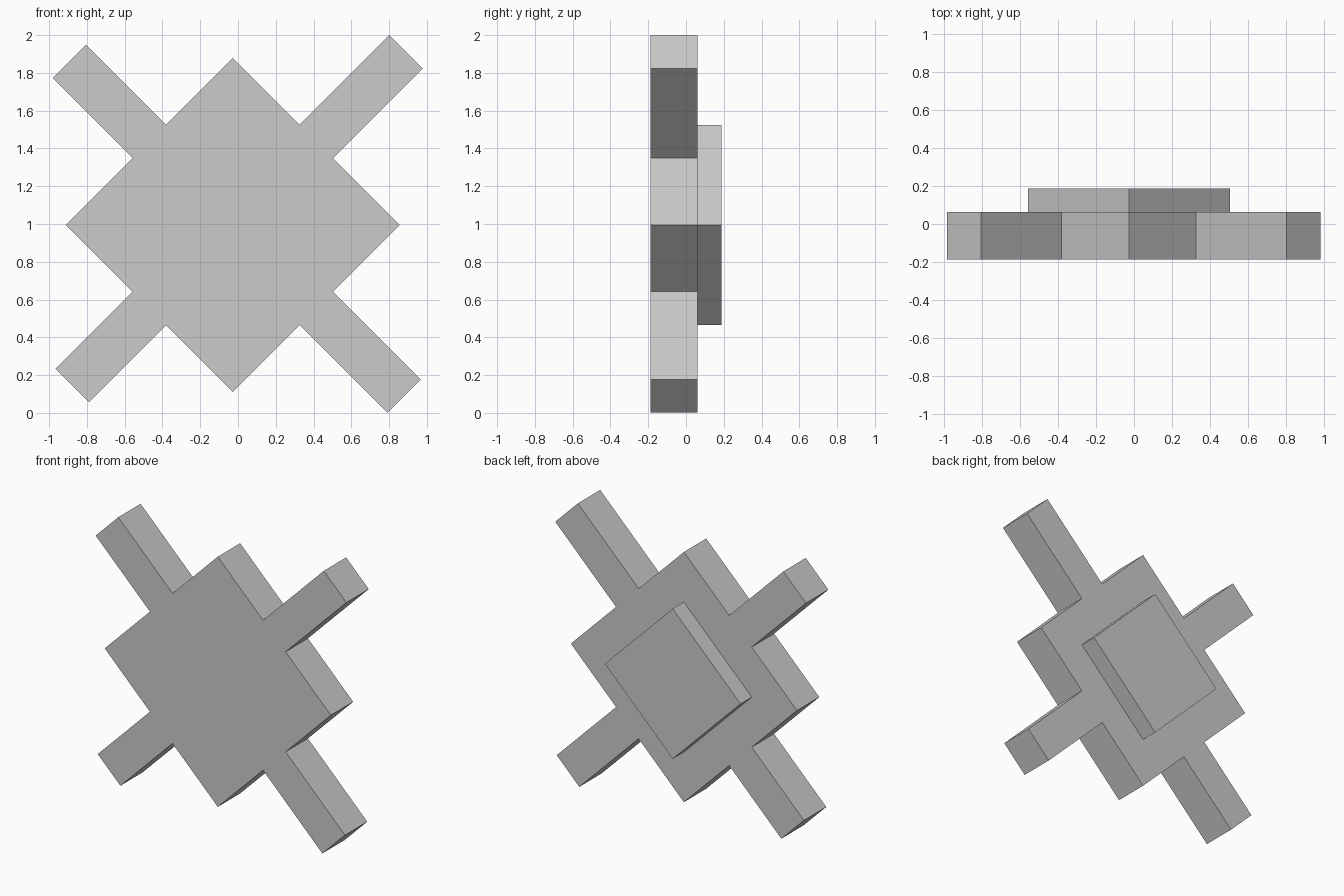
import bpy
import bmesh
from math import radians
from mathutils import Matrix, Vector

if "Cube" in bpy.data.objects:
    bpy.data.objects.remove(bpy.data.objects["Cube"])

CENTRE = Vector((-0.027, 0, 0.995))
HALF = 0.625                      # half the side of the main body
FRONT, MID, BACK = -0.187, 0.062, 0.187


def box(name, u, v, y, angle):
    """Box spanning u (along) and v (across) in the front plane, tilted about the centre."""
    size = Vector((u[1] - u[0], y[1] - y[0], v[1] - v[0]))
    mid = Vector((sum(u) / 2, sum(y) / 2, sum(v) / 2))
    tilt = Matrix.Rotation(radians(-angle), 4, 'Y')
    mat = (Matrix.Translation(CENTRE) @ tilt @ Matrix.Translation(mid)
           @ Matrix.Diagonal(size.to_4d()))
    bm = bmesh.new()
    bmesh.ops.create_cube(bm, size=1, matrix=mat)
    mesh = bpy.data.meshes.new(name)
    bm.to_mesh(mesh)
    bm.free()
    obj = bpy.data.objects.new(name, mesh)
    bpy.context.collection.objects.link(obj)
    return obj


# Main diamond body and the smaller raised plate on its back
box("body", (-HALF, HALF), (-HALF, HALF), (FRONT, MID), 45)
box("back_plate", (-0.375, 0.375), (-0.375, 0.375), (MID, BACK), 45)

# Four arms of slightly different length, one from the middle of each side
arms = {
    "upper_right_arm": (45, 0.672),
    "upper_left_arm": (135, 0.60),
    "lower_left_arm": (225, 0.577),
    "lower_right_arm": (315, 0.656),
}
for name, (angle, length) in arms.items():
    box(name, (HALF, HALF + length), (-0.125, 0.125), (FRONT, MID), angle)
